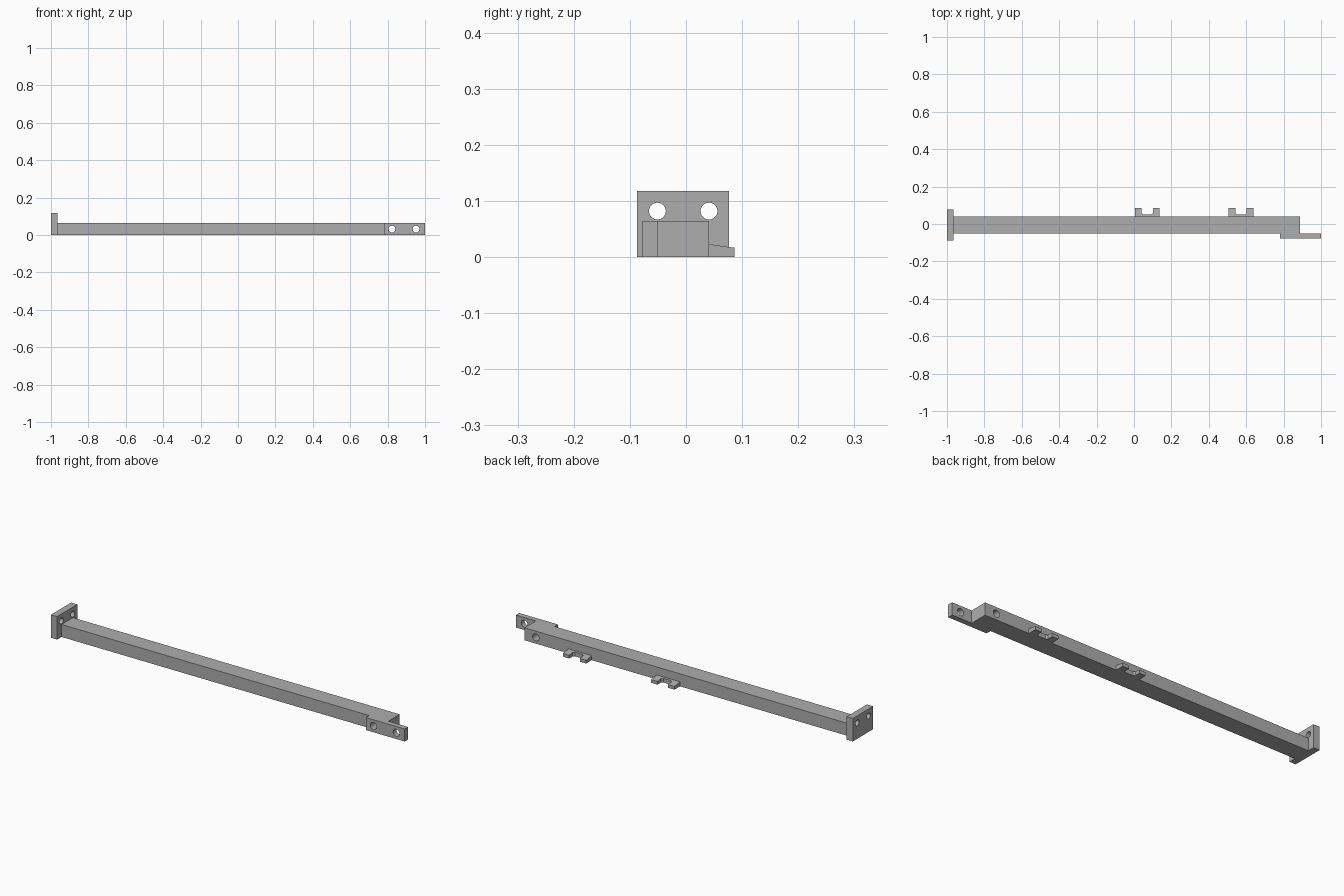
import bpy, bmesh, math
from mathutils import Matrix, Vector

if "Cube" in bpy.data.objects:
    bpy.data.objects.remove(bpy.data.objects["Cube"])

grey = bpy.data.materials.new("plain grey")
grey.diffuse_color = (0.42, 0.42, 0.42, 1)
grey.use_nodes = True
grey.node_tree.nodes["Principled BSDF"].inputs["Base Color"].default_value = grey.diffuse_color


def finish(name, bm):
    bmesh.ops.recalc_face_normals(bm, faces=bm.faces)
    mesh = bpy.data.meshes.new(name)
    bm.to_mesh(mesh)
    bm.free()
    mesh.materials.append(grey)
    obj = bpy.data.objects.new(name, mesh)
    bpy.context.collection.objects.link(obj)
    return obj


def box(name, lo, hi):
    bm = bmesh.new()
    bmesh.ops.create_cube(bm, size=1)
    for v in bm.verts:
        v.co = Vector([l + (c + 0.5) * (h - l) for c, l, h in zip(v.co, lo, hi)])
    return finish(name, bm)


def drill(obj, centres, radius, axis):
    """Cut round through-holes along the x or y axis."""
    rot = Matrix.Rotation(math.pi / 2, 4, 'Y' if axis == 'x' else 'X')
    bm = bmesh.new()
    for c in centres:
        bmesh.ops.create_cone(bm, cap_ends=True, segments=32, radius1=radius,
                              radius2=radius, depth=0.4,
                              matrix=Matrix.Translation(c) @ rot)
    cutter = finish("hole_cutter", bm)
    mod = obj.modifiers.new("holes", 'BOOLEAN')
    mod.operation, mod.solver, mod.object = 'DIFFERENCE', 'EXACT', cutter
    bpy.context.view_layer.objects.active = obj
    bpy.ops.object.modifier_apply(modifier=mod.name)
    bpy.data.objects.remove(cutter)


def clip(name, cx):
    """Notched hook with a top that slopes down away from the bar."""
    half = [(0.066, 0.041), (0.066, 0.086), (0.030, 0.086),
            (0.030, 0.058), (0.022, 0.051)]
    outline = half + [(-x, y) for x, y in reversed(half)]
    bm = bmesh.new()
    face = bm.faces.new([bm.verts.new((cx + x, y, 0)) for x, y in outline])
    new = bmesh.ops.extrude_face_region(bm, geom=[face])["geom"]
    for v in new:
        if isinstance(v, bmesh.types.BMVert):
            v.co.z = 0.023 - (v.co.y - 0.041) * 0.14
    return finish(name, bm)


# Main bar with one bolt hole near its right end
bar = box("main_bar", (-0.965, -0.051, 0), (0.888, 0.041, 0.064))
drill(bar, [(0.823, 0, 0.032)], 0.018, 'y')

# Upright end plate with two holes above the bar
end_plate = box("end_plate", (-1, -0.087, 0), (-0.965, 0.077, 0.118))
drill(end_plate, [(-0.98, y, 0.082) for y in (-0.051, 0.041)], 0.015, 'x')

# Side plate that laps the front of the bar and overhangs its end
side_plate = box("side_plate", (0.78, -0.078, 0), (1, -0.051, 0.064))
drill(side_plate, [(x, -0.065, 0.032) for x in (0.823, 0.952)], 0.018, 'y')

# Two clips on the back
for name, cx in (("inner_clip", 0.071), ("outer_clip", 0.572)):
    clip(name, cx)
